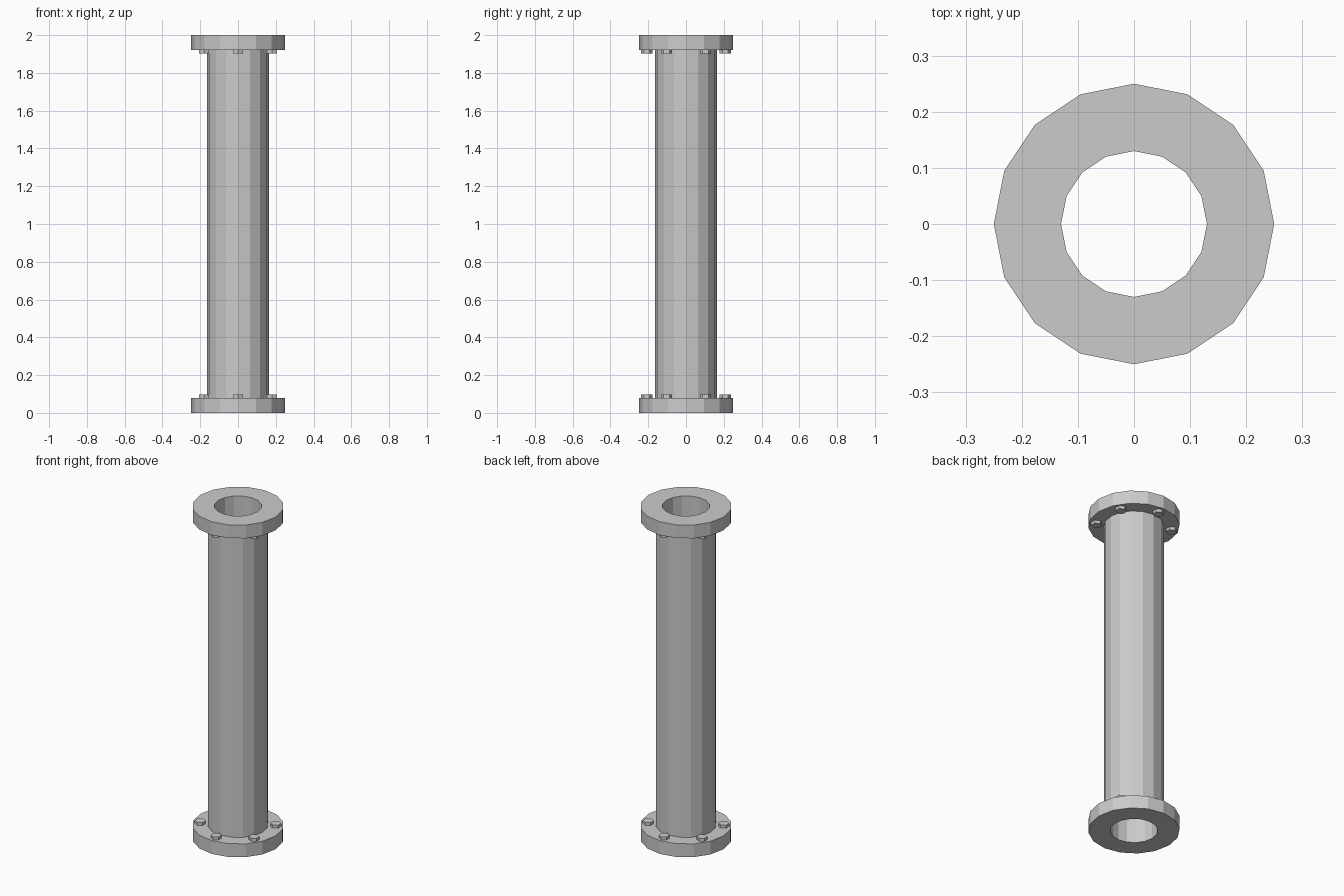
import bpy, bmesh
from math import sin, cos, pi, radians

if "Cube" in bpy.data.objects:
    bpy.data.objects.remove(bpy.data.objects["Cube"])

SIDES = 16
BORE, PIPE, FLANGE = 0.13, 0.165, 0.25
HEIGHT, THICK = 2.0, 0.08


def finish(name, bm):
    bmesh.ops.recalc_face_normals(bm, faces=bm.faces[:])
    mesh = bpy.data.meshes.new(name)
    bm.to_mesh(mesh)
    bm.free()
    obj = bpy.data.objects.new(name, mesh)
    bpy.context.collection.objects.link(obj)
    return obj


def lathe(name, profile):
    """Revolve a closed (radius, z) profile around the z axis."""
    bm = bmesh.new()
    rings = [[bm.verts.new((r * cos(2 * pi * i / SIDES), r * sin(2 * pi * i / SIDES), z))
              for r, z in profile] for i in range(SIDES)]
    n = len(profile)
    for i in range(SIDES):
        a, b = rings[i], rings[(i + 1) % SIDES]
        for j in range(n):
            k = (j + 1) % n
            bm.faces.new((a[j], b[j], b[k], a[k]))
    return finish(name, bm)


def bolt(name, angle, z0, z1, circle=0.207, radius=0.03):
    """Hexagonal bolt head standing on a flange."""
    bm = bmesh.new()
    cx, cy = circle * cos(angle), circle * sin(angle)
    lower, upper = [[bm.verts.new((cx + radius * cos(pi / 2 + i * pi / 3),
                                   cy + radius * sin(pi / 2 + i * pi / 3), z))
                     for i in range(6)] for z in (z0, z1)]
    bm.faces.new(lower)
    bm.faces.new(upper)
    for i in range(6):
        j = (i + 1) % 6
        bm.faces.new((lower[i], lower[j], upper[j], upper[i]))
    return finish(name, bm)


# hollow pipe with a flange at each end
lathe("flanged_pipe", [
    (BORE, 0), (FLANGE, 0), (FLANGE, THICK), (PIPE, THICK),
    (PIPE, HEIGHT - THICK), (FLANGE, HEIGHT - THICK), (FLANGE, HEIGHT), (BORE, HEIGHT)])

# bolt heads on the inner face of both flanges
for i in range(6):
    angle = radians(30 + 60 * i)
    bolt(f"bottom_bolt_{i + 1}", angle, THICK, THICK + 0.018)
    bolt(f"top_bolt_{i + 1}", angle, HEIGHT - THICK - 0.018, HEIGHT - THICK)
